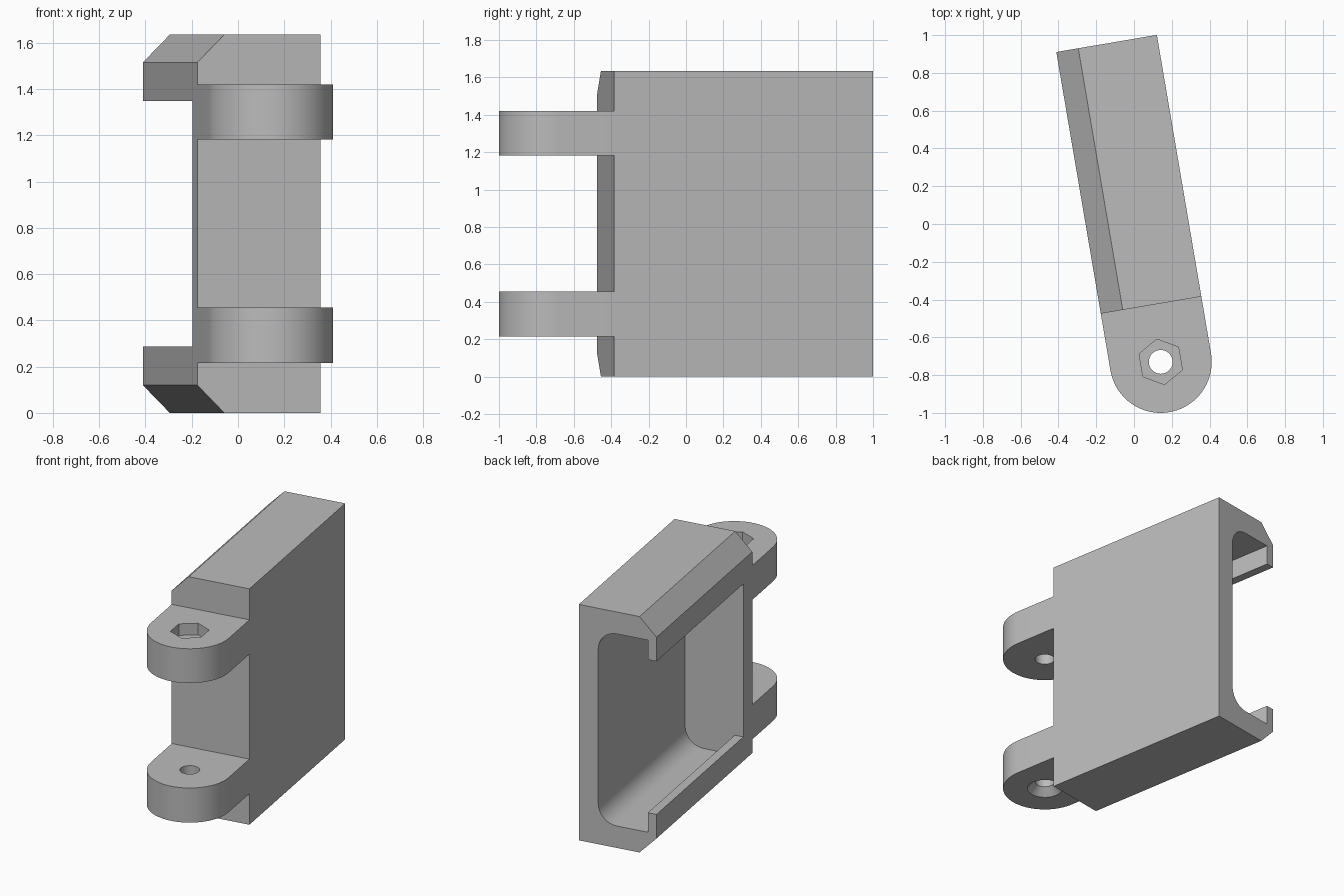
import bpy
import bmesh
from math import sin, cos, pi, radians

cube = bpy.data.objects.get("Cube")
if cube:
    bpy.data.objects.remove(cube, do_unlink=True)

# Main sizes, measured from the hinge pin axis
HEIGHT = 1.635
HALF = 0.27          # half thickness of the housing, also the lug radius
FRONT, BACK = 0.305, 1.71
BORE = 0.063
PIN = (0.1415, -0.73, 0)
TURN = radians(9.65)

grey = bpy.data.materials.new("plain grey")
grey.use_nodes = True
grey.diffuse_color = (0.5, 0.5, 0.5, 1)
grey.node_tree.nodes["Principled BSDF"].inputs["Base Color"].default_value = (0.5, 0.5, 0.5, 1)


def arc(cx, cy, r, start, end, steps):
    angles = [start + (end - start) * i / steps for i in range(steps + 1)]
    return [(cx + r * cos(a), cy + r * sin(a)) for a in angles]


def circle(r, steps, start=0):
    return arc(0, 0, r, start, start + 2 * pi, steps)[:-1]


def loft(name, ring_a, ring_b):
    """Closed solid between two matching rings of 3D points."""
    bm = bmesh.new()
    a = [bm.verts.new(p) for p in ring_a]
    b = [bm.verts.new(p) for p in ring_b]
    bm.faces.new(a)
    bm.faces.new(b)
    for i in range(len(a)):
        j = (i + 1) % len(a)
        bm.faces.new((a[i], a[j], b[j], b[i]))
    bmesh.ops.recalc_face_normals(bm, faces=bm.faces)
    mesh = bpy.data.meshes.new(name)
    bm.to_mesh(mesh)
    bm.free()
    mesh.materials.append(grey)
    obj = bpy.data.objects.new(name, mesh)
    bpy.context.collection.objects.link(obj)
    return obj


def along_z(name, low, high, z0, z1):
    return loft(name, [(x, y, z0) for x, y in low], [(x, y, z1) for x, y in high])


def along_y(name, profile, y0, y1):
    return loft(name, [(x, y0, z) for x, z in profile], [(x, y1, z) for x, z in profile])


def cut(obj, cutter):
    cutter.hide_render = True
    mod = obj.modifiers.new("cut", "BOOLEAN")
    mod.operation = "DIFFERENCE"
    mod.solver = "EXACT"
    mod.object = cutter
    bpy.context.view_layer.objects.active = obj
    bpy.ops.object.modifier_apply(modifier=mod.name)
    bpy.data.objects.remove(cutter, do_unlink=True)


def mirrored(half):
    """Complete a lower half profile with its reflection about mid height."""
    return half + [(x, HEIGHT - z) for x, z in reversed(half)]


# Housing: block with two chamfered edges
outer = mirrored([(-HALF, 0.12), (-HALF + 0.118, 0), (HALF, 0)])
housing = along_y("housing", outer, FRONT, BACK)

# Channel: rounded pocket behind retaining lips, open at the back end
floor, wall, lip, fillet = 0.135, 0.152, -0.21, 0.13
pocket = mirrored(
    [(-HALF - 0.1, 0.287), (lip, 0.287), (lip, wall)]
    + arc(floor - fillet, wall + fillet, fillet, -pi / 2, 0, 12))
cut(housing, along_y("channel_cutter", pocket, FRONT + 0.13, BACK + 0.1))

# Hinge lugs with pin bores
lug_outline = arc(0, 0, HALF, pi, 2 * pi, 40) + [(HALF, FRONT), (-HALF, FRONT)]
lugs = []
for name, z0, z1 in (("lower_lug", 0.215, 0.455), ("upper_lug", 1.182, 1.42)):
    lug = along_z(name, lug_outline, lug_outline, z0, z1)
    bore = circle(BORE, 32)
    cut(lug, along_z("bore_cutter", bore, bore, z0 - 0.1, z1 + 0.1))
    lugs.append(lug)
lower_lug, upper_lug = lugs

# Countersink below the lower lug, hexagonal nut pocket above the upper lug
cut(lower_lug, along_z("countersink_cutter", circle(0.123, 32), circle(BORE - 0.001, 32), 0.205, 0.266))
nut = circle(0.122, 6, pi / 2)
cut(upper_lug, along_z("nut_cutter", nut, nut, 1.34, 1.5))

# Place the parts and smooth the round faces
for obj in [housing] + lugs:
    obj.location = PIN
    obj.rotation_euler.z = TURN
    bpy.ops.object.select_all(action="DESELECT")
    obj.select_set(True)
    bpy.context.view_layer.objects.active = obj
    bpy.ops.object.shade_smooth_by_angle(angle=radians(30))
